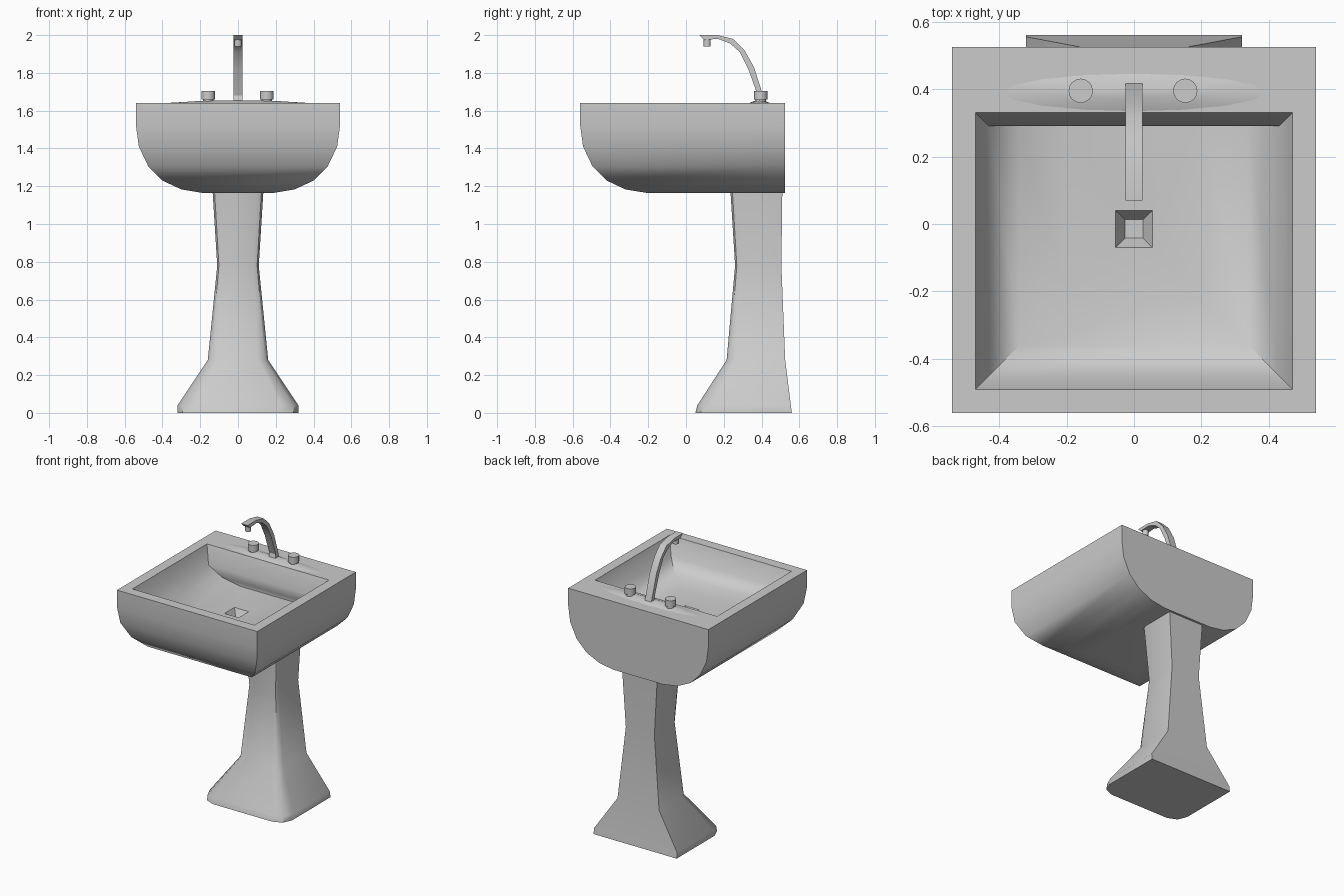
import bpy, bmesh, math

if "Cube" in bpy.data.objects:
    bpy.data.objects.remove(bpy.data.objects["Cube"])


def finish(name, bm, angle=40):
    bmesh.ops.recalc_face_normals(bm, faces=bm.faces)
    mesh = bpy.data.meshes.new(name)
    bm.to_mesh(mesh)
    bm.free()
    ob = bpy.data.objects.new(name, mesh)
    bpy.context.collection.objects.link(ob)
    bpy.ops.object.select_all(action='DESELECT')
    ob.select_set(True)
    bpy.context.view_layer.objects.active = ob
    bpy.ops.object.shade_smooth_by_angle(angle=math.radians(angle))
    return ob


def loft(name, rings, angle=40):
    """Bridge closed rings of equal length and cap both ends."""
    bm = bmesh.new()
    loops = [[bm.verts.new(p) for p in ring] for ring in rings]
    n = len(loops[0])
    for a, b in zip(loops, loops[1:]):
        for i in range(n):
            j = (i + 1) % n
            bm.faces.new((a[i], a[j], b[j], b[i]))
    bm.faces.new(loops[0])
    bm.faces.new(loops[-1])
    return finish(name, bm, angle)


def rect(hw, front, back, z):
    return [(-hw, front, z), (hw, front, z), (hw, back, z), (-hw, back, z)]


def cylinder(name, x, y, z0, z1, r, r2=None, sides=16, sx=1.0):
    def circle(rad, z):
        return [(x + sx * rad * math.cos(2 * math.pi * i / sides),
                 y + rad * math.sin(2 * math.pi * i / sides), z) for i in range(sides)]
    return loft(name, [circle(r, z0), circle(r if r2 is None else r2, z1)])


# Basin: curved outer shell, flat rim, inner bowl and square drain
outer = [(0.19, 1.165), (0.30, 1.183), (0.40, 1.23), (0.475, 1.305),
         (0.525, 1.41), (0.54, 1.52), (0.54, 1.64)]
rings = [rect(w, -w - 0.02, 0.525, z) for w, z in outer]
rings += [rect(*r) for r in [
    (0.47, -0.49, 0.33, 1.64),
    (0.43, -0.45, 0.29, 1.52),
    (0.34, -0.36, 0.31, 1.45),
    (0.20, -0.22, 0.31, 1.425),
    (0.055, -0.07, 0.04, 1.42),
    (0.027, -0.042, 0.013, 1.37)]]
loft("basin", rings)

# Pedestal: flared column with chamfered front corners and a flat back
def pedestal_ring(hw, front, back, c, z):
    right = [(hw - c, front), (hw - 0.3 * c, front + 0.3 * c), (hw, front + c), (hw, back)]
    pts = right + [(-x, y) for x, y in reversed(right)]
    return [(x, y, z) for x, y in pts]

loft("pedestal", [pedestal_ring(*r) for r in [
    (0.32, 0.05, 0.56, 0.09, 0.0),
    (0.32, 0.06, 0.555, 0.09, 0.04),
    (0.16, 0.215, 0.525, 0.055, 0.28),
    (0.11, 0.26, 0.505, 0.03, 0.78),
    (0.135, 0.235, 0.51, 0.035, 1.18)]])

# Low swelling of the deck under the spout
cylinder("deck_rise", 0, 0.39, 1.638, 1.655, 0.06, 0.02, sides=16, sx=7.0)

# Spout: flat-sided strip bent over the bowl (outer and inner y, z)
spout = [(0.42, 1.64, 0.37, 1.64), (0.405, 1.69, 0.38, 1.68),
         (0.36, 1.83, 0.33, 1.82), (0.31, 1.92, 0.285, 1.91),
         (0.25, 1.98, 0.235, 1.955), (0.165, 2.0, 0.17, 1.98),
         (0.07, 2.0, 0.095, 1.975)]
w = 0.025
loft("spout", [[(-w, a, b), (w, a, b), (w, c, d), (-w, c, d)] for a, b, c, d in spout], 30)
cylinder("spout_nozzle", 0, 0.112, 1.94, 1.985, 0.019, sides=12)

# Pair of tap knobs
for side, x in (("left", -0.158), ("right", 0.152)):
    cylinder(side + "_tap_stem", x, 0.395, 1.635, 1.67, 0.028)
    cylinder(side + "_tap_knob", x, 0.395, 1.66, 1.705, 0.036)
